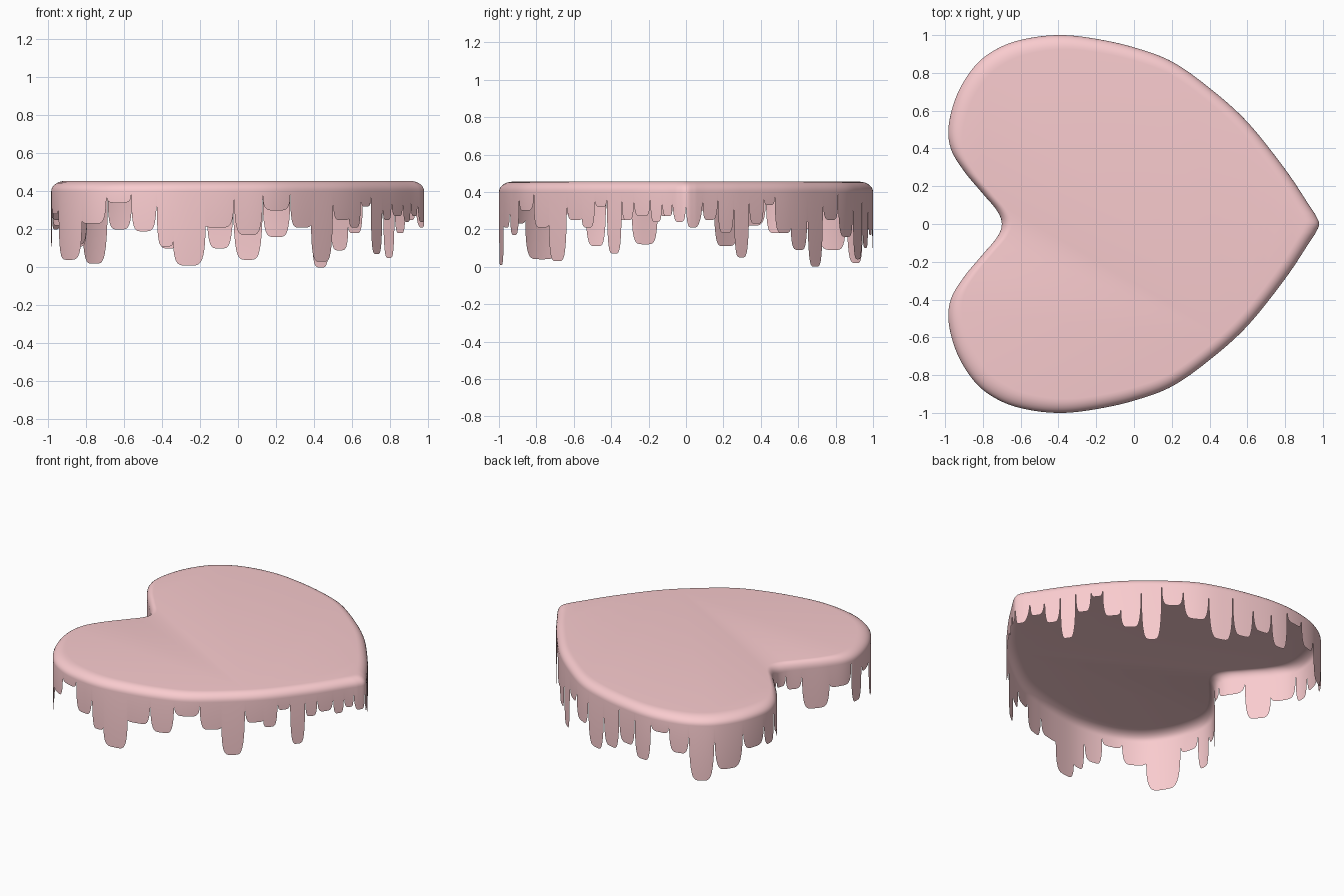
import bpy, math
from mathutils import Vector

if "Cube" in bpy.data.objects:
    bpy.data.objects.remove(bpy.data.objects["Cube"])

TOP, SHOULDER, GAP = 0.455, 0.40, 0.385

# Half heart outline, tip to notch
HALF = [(.98, 0), (.965, .04), (.93, .095), (.8, .29), (.6, .54), (.4, .72), (.2, .86),
        (0, .935), (-.2, .98), (-.38, 1), (-.55, .985), (-.70, .94), (-.83, .85),
        (-.93, .70), (-.98, .53), (-.97, .40), (-.90, .28), (-.80, .16), (-.725, .07), (-.70, 0)]

# Drips as (end position, lowest z, optional height of the gap after it);
# the first list runs along x, the second along y into the notch
FRONT = ([(.945, .24), (.91, .27), (.87, .24), (.81, .27), (.76, .25), (.70, .07), (.65, .32),
          (.59, .21, .26), (.5, .25), (.39, .03, .23), (.28, .21), (.135, .30), (-.02, .17),
          (-.17, .21, .22), (-.34, .01, .14), (-.425, .11), (-.56, .19), (-.69, .34),
          (-.82, .23, .25)],
         [(.67, .04, .33), (.54, .28), (.43, .11), (.29, .25, .28), (.15, .12), (.07, .27), (0, .3)])
BACK = ([(.935, .21), (.885, .25), (.825, .18), (.765, .05), (.705, .23), (.66, .33),
         (.585, .18, .22), (.49, .09), (.385, 0), (.28, .25), (.135, .16), (-.025, .04),
         (-.165, .10), (-.3, .17), (-.425, .10), (-.555, .32), (-.685, .20), (-.82, .02)],
        [(.70, .09), (.54, .2), (.43, .18), (.28, .22, .26), (.15, .11), (0, .3)])


def spline(pts, steps=40):
    """Catmull-Rom curve, mirrored at both ends."""
    p = [Vector(q) for q in pts]
    p = [Vector((p[1].x, -p[1].y))] + p + [Vector((p[-2].x, -p[-2].y))]
    out = []
    for a, b, c, d in zip(p, p[1:], p[2:], p[3:]):
        for i in range(steps):
            t = i / steps
            out.append(0.5 * (2 * b + (c - a) * t + (2 * a - 5 * b + 4 * c - d) * t * t
                              + (3 * b - a - 3 * c + d) * t ** 3))
    return out + [p[-2]]


PATH = spline(HALF)


def find(axis, value, start):
    """Curve index where the coordinate first falls to the value."""
    for i in range(start + 1, len(PATH)):
        if PATH[i][axis] <= value:
            return i
    return len(PATH) - 1


def sample(f):
    i = min(int(f), len(PATH) - 2)
    return PATH[i].lerp(PATH[i + 1], f - i)


def edge(drips, side, k=24):
    """Points (x, y, bottom z) along one half of the heart."""
    out, i0, v0 = [], 0, GAP
    for axis, group in enumerate(drips):
        for d in group:
            i1 = find(axis, d[0], i0)
            v1 = d[2] if len(d) > 2 else GAP
            for j in range(k):
                c = -math.cos(math.pi * j / k)
                v = v0 if c < 0 else v1
                z = v - (v - d[1]) * (1 - abs(c) ** 5) ** 0.42
                p = sample(i0 + (i1 - i0) * (c + 1) / 2)
                out.append((p.x, side * p.y, z))
            i0, v0 = i1, v1
    return out + [(PATH[-1].x, 0, GAP)]


front, back = edge(FRONT, -1), edge(BACK, 1)
loop = back + front[-2:0:-1]
n = len(loop)

# Rows from the flat top over the rounded shoulder down to the drip edge
verts = []
for r in range(8):
    a = math.pi / 2 * r / 7
    s = 1 - 0.075 * (1 - math.sin(a))
    z = SHOULDER + (TOP - SHOULDER) * math.cos(a)
    verts += [(x * s, y * s, z) for x, y, _ in loop]
verts += list(loop)
faces = [tuple(range(n))]
for r in range(8):
    for i in range(n):
        j = (i + 1) % n
        faces.append((r * n + i, (r + 1) * n + i, (r + 1) * n + j, r * n + j))

mesh = bpy.data.meshes.new("dripping_icing")
mesh.from_pydata(verts, [], faces)
icing = bpy.data.objects.new("dripping_icing", mesh)
bpy.context.collection.objects.link(icing)
mat = bpy.data.materials.new("pink_icing")
mat.diffuse_color = (0.95, 0.6, 0.62, 1)
mat.use_nodes = True
mat.node_tree.nodes["Principled BSDF"].inputs["Base Color"].default_value = mat.diffuse_color
mesh.materials.append(mat)
bpy.context.view_layer.objects.active = icing
icing.select_set(True)
bpy.ops.object.shade_smooth_by_angle(angle=math.radians(40))
